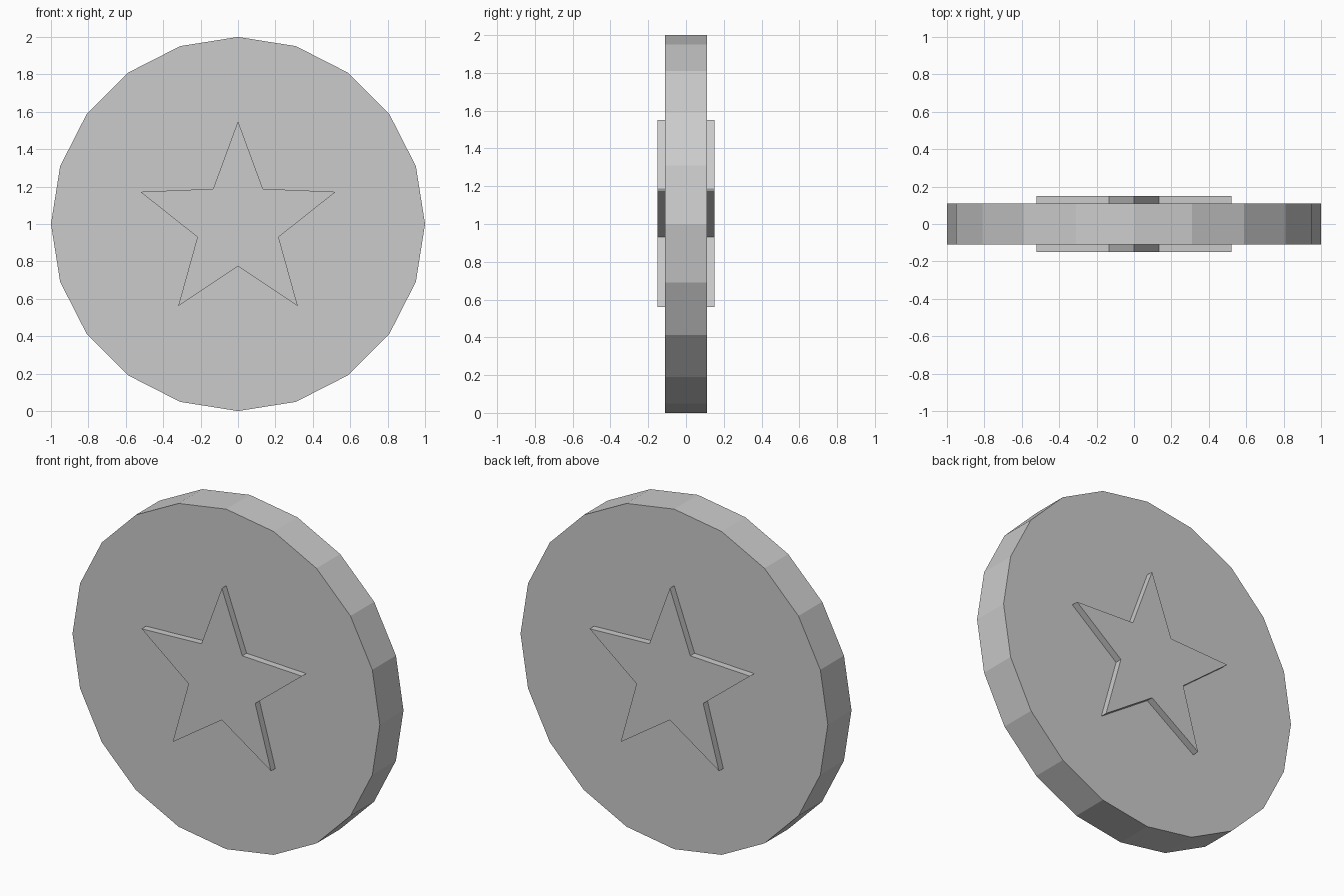
import bpy
import bmesh
from math import sin, cos, tau

cube = bpy.data.objects.get("Cube")
if cube:
    bpy.data.objects.remove(cube, do_unlink=True)

# Single metal colour
grey = bpy.data.materials.new("light grey")
grey.use_nodes = True
colour = (0.6, 0.6, 0.6, 1)
grey.diffuse_color = colour
grey.node_tree.nodes["Principled BSDF"].inputs["Base Color"].default_value = colour


def prism(name, outline, y0, y1):
    """Extrude an x-z outline from y0 to y1."""
    bm = bmesh.new()
    face = bm.faces.new([bm.verts.new((x, y0, z)) for x, z in outline])
    moved = bmesh.ops.extrude_face_region(bm, geom=[face])["geom"]
    verts = [v for v in moved if isinstance(v, bmesh.types.BMVert)]
    bmesh.ops.translate(bm, verts=verts, vec=(0, y1 - y0, 0))
    bmesh.ops.recalc_face_normals(bm, faces=bm.faces)
    mesh = bpy.data.meshes.new(name)
    bm.to_mesh(mesh)
    bm.free()
    mesh.materials.append(grey)
    obj = bpy.data.objects.new(name, mesh)
    bpy.context.collection.objects.link(obj)
    return obj


# Coin body with twenty flat sides
sides = 20
rim = [(sin(tau * i / sides), 1 + cos(tau * i / sides)) for i in range(sides)]
prism("coin_body", rim, -0.11, 0.11)

# Raised five-pointed star on each face, mirrored left to right
half = [(0.133, 1.188), (0.522, 1.172), (0.217, 0.93), (0.32, 0.56)]
star = [(0, 1.55)] + half + [(0, 0.775)] + [(-x, z) for x, z in reversed(half)]
for name, side in (("front_star", -1), ("back_star", 1)):
    prism(name, star, side * 0.105, side * 0.15)
